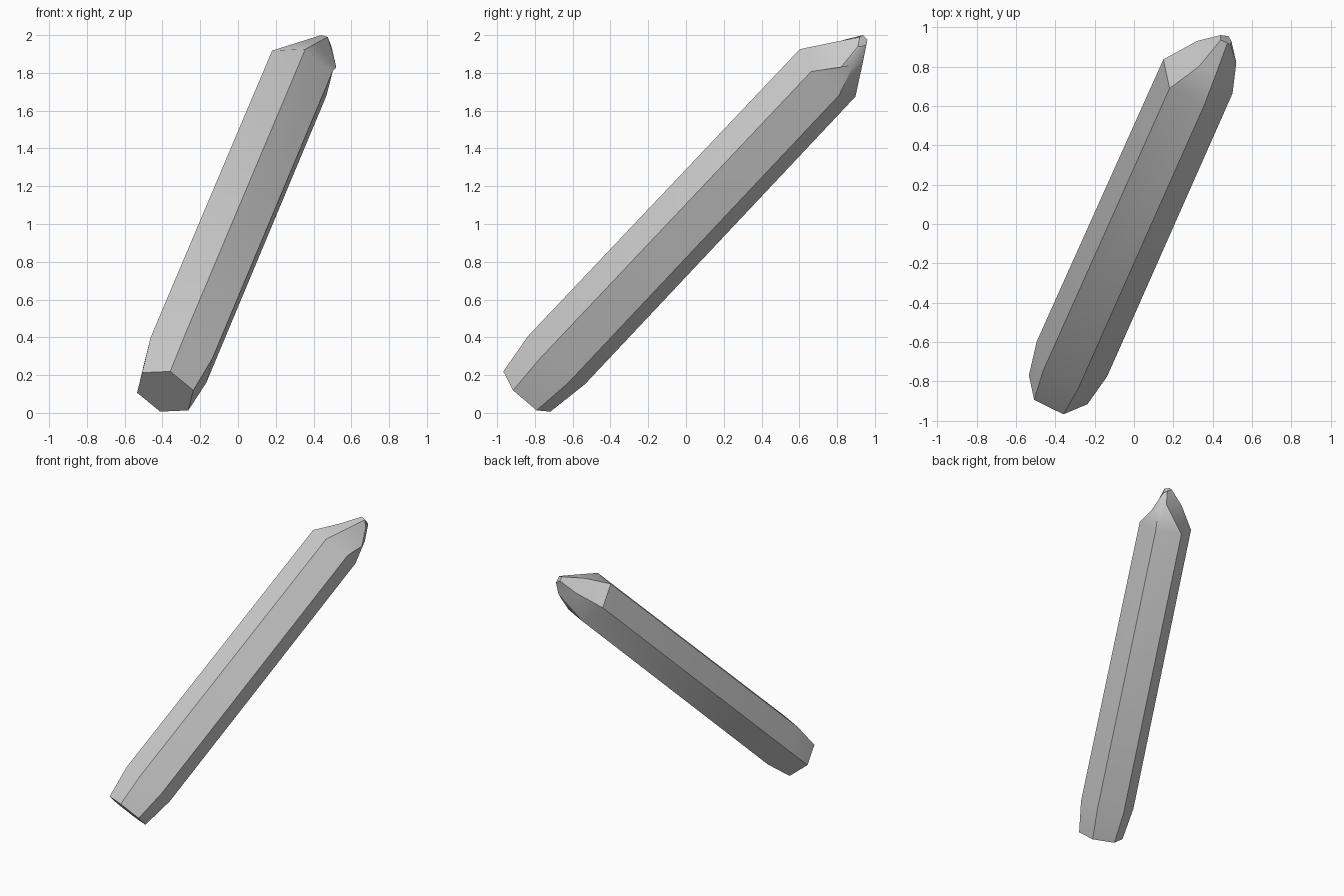
import bpy, bmesh, math
from mathutils import Vector

SIDES = 6

default_cube = bpy.data.objects.get("Cube")
if default_cube:
    bpy.data.objects.remove(default_cube, do_unlink=True)


def make_material(name, colour):
    material = bpy.data.materials.new(name)
    material.use_nodes = True
    material.diffuse_color = colour
    material.node_tree.nodes["Principled BSDF"].inputs["Base Color"].default_value = colour
    return material


# Slanted axis of the shaft and the two directions across it
lower_centre = Vector((-0.315, -0.685, 0.28))
upper_centre = Vector((0.325, 0.75, 1.8))
axis = (upper_centre - lower_centre).normalized()
across = Vector((0.175, -0.095, 0))
across = (across - axis * across.dot(axis)).normalized()
upright = axis.cross(across)


def hexagon(centre, radius):
    """Regular ring of points square to the shaft axis."""
    points = []
    for i in range(SIDES):
        angle = math.tau * i / SIDES
        points.append(centre + radius * (across * math.cos(angle) + upright * math.sin(angle)))
    return points


# Tapered foot, straight shaft, then the lopsided point
foot_ring = hexagon(lower_centre - axis * 0.24, 0.166)
lower_ring = hexagon(lower_centre, 0.2)
upper_ring = hexagon(upper_centre, 0.196)
point_ring = [(0.52, 0.82, 1.83), (0.5, 0.885, 1.84), (0.47, 0.935, 1.85),
              (0.32, 0.93, 1.9), (0.33, 0.8, 1.965), (0.42, 0.77, 1.96)]
tip_ring = [(0.49, 0.91, 1.94), (0.495, 0.93, 1.94), (0.48, 0.955, 1.95),
            (0.44, 0.96, 1.975), (0.44, 0.935, 2), (0.475, 0.92, 1.99)]

bm = bmesh.new()
rings = [[bm.verts.new(p) for p in ring]
         for ring in (foot_ring, lower_ring, upper_ring, point_ring, tip_ring)]

# Side faces between neighbouring rings
for low, high in zip(rings, rings[1:]):
    for i in range(SIDES):
        j = (i + 1) % SIDES
        bm.faces.new((low[i], low[j], high[j], high[i]))

# End faces
bm.faces.new(rings[0][::-1])
bm.faces.new(rings[-1])
bmesh.ops.recalc_face_normals(bm, faces=bm.faces[:])

mesh = bpy.data.meshes.new("crystal_shard")
bm.to_mesh(mesh)
bm.free()
mesh.materials.append(make_material("stone grey", (0.6, 0.6, 0.6, 1)))

shard = bpy.data.objects.new("crystal_shard", mesh)
bpy.context.collection.objects.link(shard)
bpy.ops.object.select_all(action="DESELECT")
shard.select_set(True)
bpy.context.view_layer.objects.active = shard
bpy.ops.object.shade_smooth_by_angle(angle=math.radians(35))
